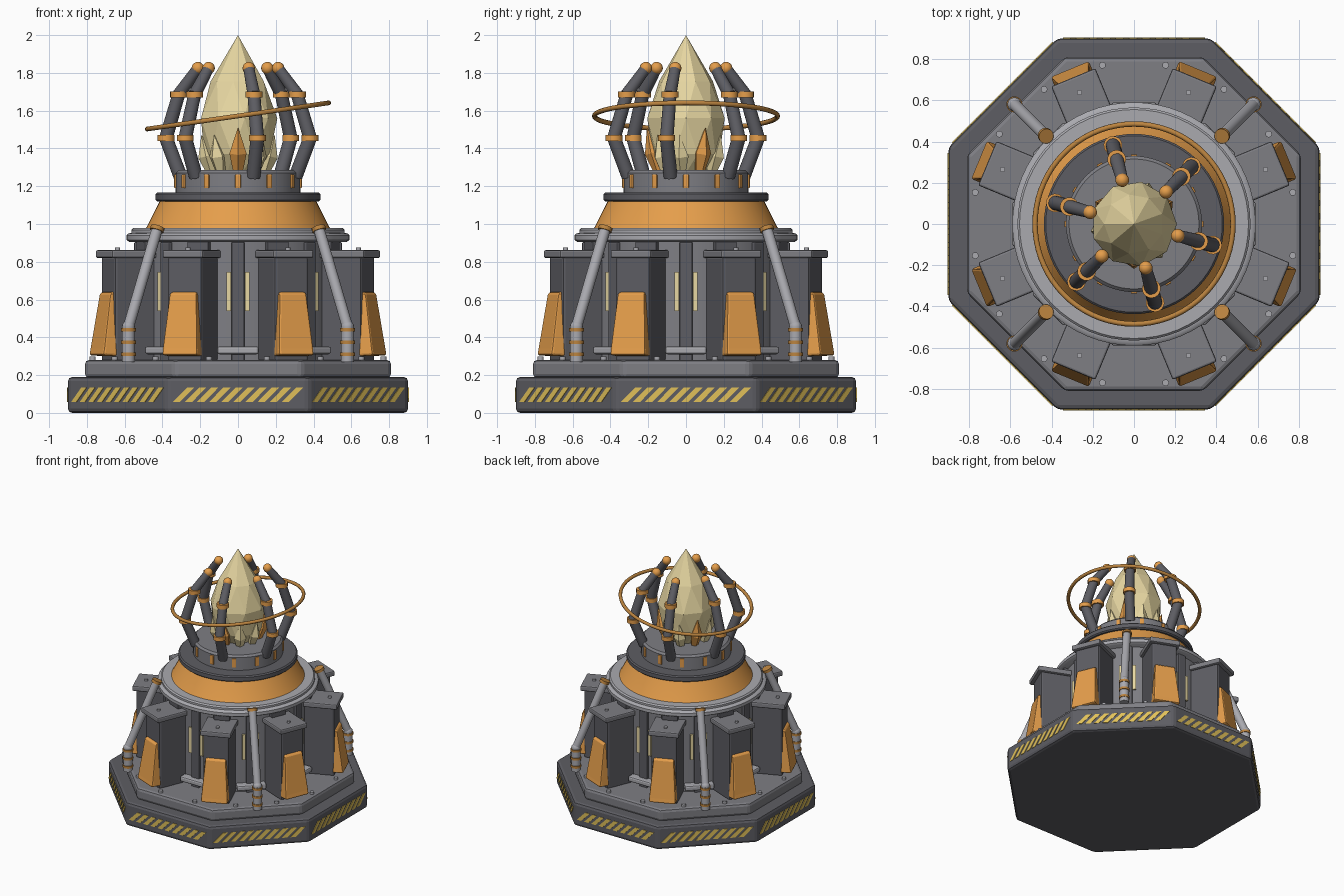
import bpy, bmesh
from math import sin, cos, pi, radians
from mathutils import Matrix, Vector

if "Cube" in bpy.data.objects:
    bpy.data.objects.remove(bpy.data.objects["Cube"])


def material(name, rgb):
    m = bpy.data.materials.new(name)
    m.diffuse_color = (*rgb, 1)
    m.use_nodes = True
    m.node_tree.nodes["Principled BSDF"].inputs["Base Color"].default_value = m.diffuse_color
    return m


DARK = material("dark_metal", (0.11, 0.11, 0.125))
MID = material("mid_metal", (0.21, 0.21, 0.23))
LIGHT = material("light_metal", (0.40, 0.40, 0.43))
ORANGE = material("orange_paint", (0.78, 0.34, 0.07))
COPPER = material("copper", (0.50, 0.23, 0.05))
YELLOW = material("yellow_paint", (0.75, 0.53, 0.10))
CRYSTAL = material("pale_crystal", (0.80, 0.68, 0.36))


def finish(bm, name, mat, angle=0, smooth=False, bevel=0):
    """Turn a bmesh built facing +x into an object rotated about z."""
    bmesh.ops.recalc_face_normals(bm, faces=bm.faces)
    bm.transform(Matrix.Rotation(radians(angle), 4, 'Z'))
    me = bpy.data.meshes.new(name)
    bm.to_mesh(me)
    bm.free()
    me.materials.append(mat)
    ob = bpy.data.objects.new(name, me)
    bpy.context.collection.objects.link(ob)
    if bevel:
        b = ob.modifiers.new("bevel", 'BEVEL')
        b.width, b.segments = bevel, 2
    if smooth:
        bpy.ops.object.select_all(action='DESELECT')
        ob.select_set(True)
        bpy.context.view_layer.objects.active = ob
        bpy.ops.object.shade_smooth_by_angle(angle=radians(35))
    return ob


def lathe(name, profile, mat, sides=64, smooth=True, twist=0, turn=0, tilt=None, bevel=0):
    """Stack rings of (radius, z); twist staggers successive rings into triangles."""
    bm = bmesh.new()
    rings = []
    for j, (r, z) in enumerate(profile):
        n = 1 if r == 0 else sides
        rings.append([bm.verts.new((r * cos(a), r * sin(a), z)) for a in
                      (2 * pi * (i + turn + twist * j) / sides for i in range(n))])
    for a, b in zip(rings, rings[1:]):
        for i in range(sides):
            k = (i + 1) % sides
            if len(a) == 1:
                bm.faces.new((a[0], b[i], b[k]))
            elif len(b) == 1:
                bm.faces.new((a[i], a[k], b[0]))
            elif twist:
                bm.faces.new((a[i], a[k], b[i]))
                bm.faces.new((a[k], b[k], b[i]))
            else:
                bm.faces.new((a[i], a[k], b[k], b[i]))
    for ring in (rings[0], rings[-1]):
        if len(ring) > 1:
            bm.faces.new(ring)
    if tilt:
        bm.transform(tilt)
    return finish(bm, name, mat, 0, smooth, bevel)


def box(name, lo, hi, mat, angle, bevel=0):
    bm = bmesh.new()
    lo, hi = Vector(lo), Vector(hi)
    bmesh.ops.create_cube(bm, size=1, matrix=Matrix.Translation((lo + hi) / 2)
                          @ Matrix.Diagonal((*(hi - lo), 1)))
    return finish(bm, name, mat, angle, False, bevel)


def prism(name, near, far, mat, angle, bevel=0):
    """Solid joining two matching polygons."""
    bm = bmesh.new()
    a = [bm.verts.new(p) for p in near]
    b = [bm.verts.new(p) for p in far]
    bm.faces.new(a)
    bm.faces.new(b)
    for i in range(len(a)):
        k = (i + 1) % len(a)
        bm.faces.new((a[i], a[k], b[k], b[i]))
    return finish(bm, name, mat, angle, False, bevel)


def rod(name, p, q, r, mat, angle, r2=None):
    bm = bmesh.new()
    p, q = Vector(p), Vector(q)
    m = Matrix.Translation((p + q) / 2) @ (q - p).to_track_quat('Z', 'Y').to_matrix().to_4x4()
    bmesh.ops.create_cone(bm, cap_ends=True, segments=18, radius1=r, radius2=r2 or r,
                          depth=(q - p).length, matrix=m)
    return finish(bm, name, mat, angle, True)


def ball(name, p, r, mat, angle):
    bm = bmesh.new()
    bmesh.ops.create_uvsphere(bm, u_segments=16, v_segments=10, radius=r,
                              matrix=Matrix.Translation(p))
    return finish(bm, name, mat, angle, True)


# Octagonal base and step
OCT = 1 / cos(pi / 8)
for name, ap, z0, z1, mat in (("base_slab", 0.90, 0.0, 0.19, DARK), ("base_step", 0.81, 0.185, 0.28, MID)):
    lathe(name, [(ap * OCT, z0), (ap * OCT, z1)], mat, 8, False, turn=0.5, bevel=0.022)

# Hazard stripes on each base face
for f in range(8):
    for k in range(10):
        y = -0.345 + 0.0641 * k
        quad = [(y, .058), (y + .038, .058), (y + .113, .134), (y + .075, .134)]
        prism("hazard_stripe", [(0.89, *p) for p in quad], [(0.904, *p) for p in quad], YELLOW, 45 * f)

# Central drum, collar, orange cone and crown
lathe("core_drum", [(.53, .27), (.53, .91)], MID)
lathe("collar", [(.575, .905), (.59, .915), (.59, .94), (.58, .95), (.565, .953), (.565, .968), (.555, .978)], LIGHT)
lathe("orange_cone", [(.49, .975), (.48, .99), (.412, 1.125)], ORANGE)
lathe("crown_flange", [(.428, 1.12), (.437, 1.128), (.437, 1.158), (.428, 1.167)], DARK)
lathe("crown_drum", [(.33, 1.16), (.33, 1.27), (.315, 1.285)], MID)
for i in range(12):
    box("crown_marker", (.32, -.015, 1.19), (.338, .015, 1.262), ORANGE, 30 * i, .004)

# Eight pylons with cap plates and sloped orange armour
for i in range(8):
    a = 22.5 + 45 * i
    box("pylon_body", (.50, -.098, .27), (.745, .098, .83), DARK, a, .015)
    box("pylon_cap", (.51, -.116, .82), (.77, .116, .862), MID, a, .01)
    box("pylon_neck", (.48, -.06, .86), (.56, .06, .91), DARK, a, .006)
    rod("cap_bolt", (.69, 0, .86), (.69, 0, .875), .013, LIGHT, a)
    prism("armour_panel",
          [(.73, -.1, .30), (.815, -.1, .305), (.808, -.1, .34), (.764, -.08, .625), (.755, -.075, .64), (.73, -.075, .64)],
          [(.73, .1, .30), (.815, .1, .305), (.808, .1, .34), (.764, .08, .625), (.755, .075, .64), (.73, .075, .64)],
          ORANGE, a, .012)

# Recesses between pylons: rib, glowing slits and foot bar
for i in range(8):
    a = 45 * i
    box("core_rib", (.50, -.035, .27), (.55, .035, .905), DARK, a, .008)
    box("foot_bar", (.52, -.11, .31), (.59, .11, .352), LIGHT, a, .012)
    for s in (-1, 1):
        box("glow_slit", (.50, s * .05 - .012, .54), (.542, s * .05 + .012, .745), CRYSTAL, a)

# Floor bolts
for i in range(16):
    rod("floor_bolt", (.785, 0, .275), (.785, 0, .298), .016, LIGHT, 11.25 + 22.5 * i)

# Four diagonal braces with copper clamps
for i in range(4):
    a = 45 + 90 * i
    top, knee, foot = Vector((.605, 0, .975)), Vector((.82, 0, .455)), Vector((.82, 0, .27))
    d = (knee - top).normalized()
    rod("brace", top, knee, .029, LIGHT, a)
    rod("brace_foot", foot, knee, .034, LIGHT, a)
    ball("brace_knee", knee, .034, LIGHT, a)
    rod("brace_top_clamp", top - d * .01, top + d * .012, .037, COPPER, a)
    for z in (.31, .375, .44):
        rod("brace_clamp", (.82, 0, z - .009), (.82, 0, z + .009), .039, COPPER, a)

# Six curved claws around the crystal
for i in range(6):
    a = 45 + 60 * i
    pts = [Vector(p) for p in ((.315, 0, 1.25), (.395, 0, 1.455), (.325, 0, 1.685), (.22, 0, 1.825))]
    radii = (.037, .036, .034, .029)
    for k in range(3):
        rod("claw_segment", pts[k], pts[k + 1], radii[k], DARK, a, radii[k + 1])
    for k in (1, 2):
        rod("claw_joint", pts[k] - Vector((0, 0, .016)), pts[k] + Vector((0, 0, .016)), .045, ORANGE, a)
    ball("claw_tip", pts[3], .033, ORANGE, a)

# Faceted crystal with a ring of shards
lathe("main_crystal", [(.11, 1.27), (.18, 1.37), (.208, 1.56), (.145, 1.755), (0, 2.0)], CRYSTAL, 9, False, 0.5)
for i in range(9):
    a = -90 + 40 * i
    lean = Matrix.Rotation(radians(a), 4, 'Z') @ Matrix.Translation((.145, 0, 1.28)) @ Matrix.Rotation(radians(15), 4, 'Y')
    h = .24 if i % 3 == 0 else .20
    lathe("crystal_shard", [(.025, -.01), (.048, h * .42), (0, h)], ORANGE if i % 3 == 0 else CRYSTAL,
          5, False, tilt=lean)

# Tilted halo ring
ring = Matrix.Translation((0, 0, 1.572)) @ Matrix.Rotation(radians(-8.2), 4, 'Y')
bpy.ops.mesh.primitive_torus_add(major_radius=.485, minor_radius=.013, major_segments=72, minor_segments=10)
halo = bpy.context.object
halo.name = "halo_ring"
halo.data.transform(ring)
halo.data.materials.append(COPPER)
bpy.ops.object.shade_smooth()
